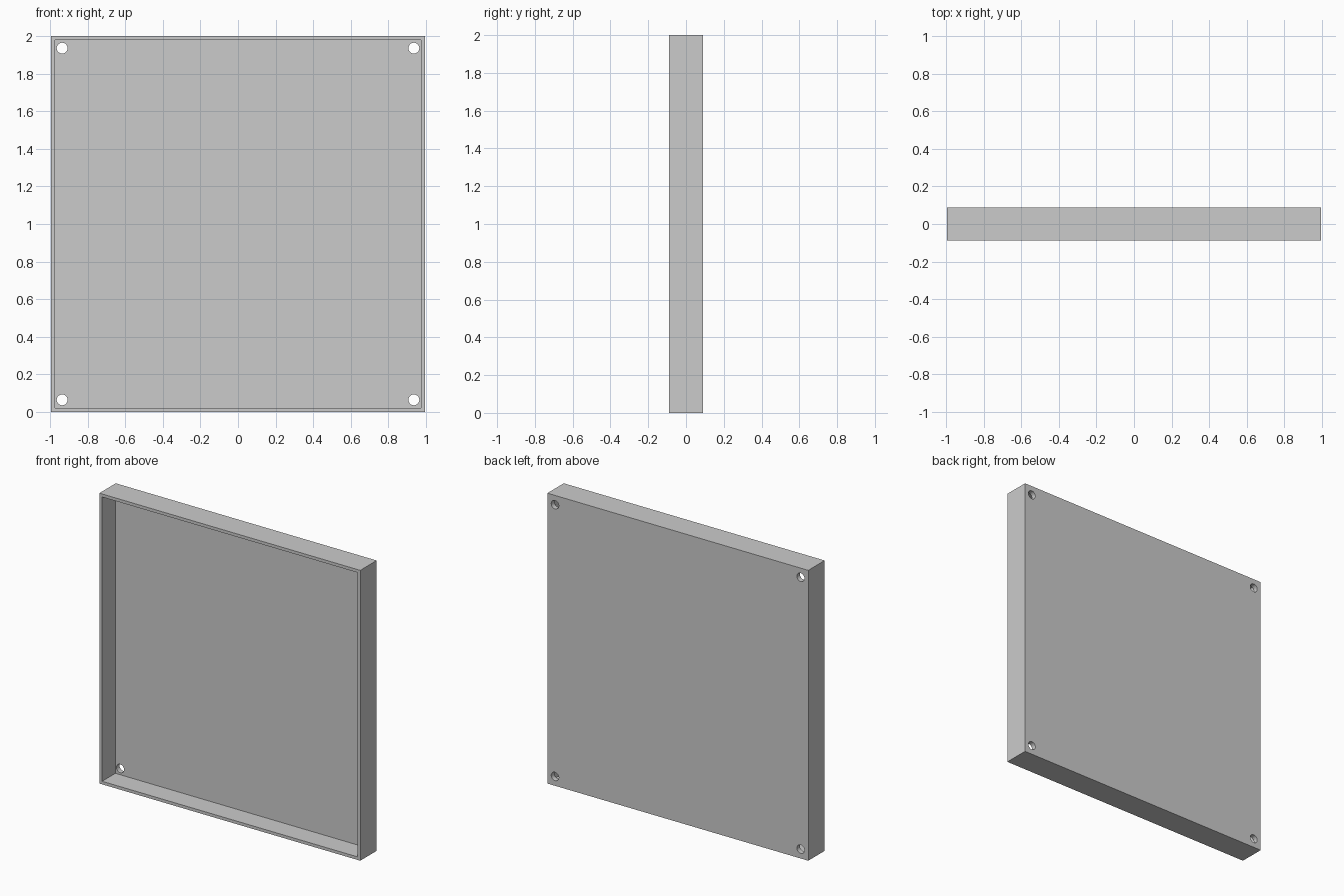
import bpy
import bmesh
from math import pi, radians
from mathutils import Matrix, Vector

cube = bpy.data.objects.get("Cube")
if cube:
    bpy.data.objects.remove(cube, do_unlink=True)

WIDTH, DEPTH, HEIGHT = 1.988, 0.178, 2.0
RIM = 0.021
BACK = 0.034
HOLE_RADIUS = 0.029
HOLE_X, HOLE_Z = 0.936, 0.936

grey = bpy.data.materials.new("light_grey")
grey.use_nodes = True
colour = (0.6, 0.6, 0.6, 1)
grey.diffuse_color = colour
grey.node_tree.nodes["Principled BSDF"].inputs["Base Color"].default_value = colour


def make_object(name, bm):
    bmesh.ops.recalc_face_normals(bm, faces=bm.faces)
    mesh = bpy.data.meshes.new(name)
    bm.to_mesh(mesh)
    bm.free()
    mesh.materials.append(grey)
    obj = bpy.data.objects.new(name, mesh)
    bpy.context.collection.objects.link(obj)
    return obj


# Shallow tray: a block whose front face is inset and pushed back
bm = bmesh.new()
size = Matrix.Diagonal((WIDTH, DEPTH, HEIGHT, 1))
bmesh.ops.create_cube(bm, size=1, matrix=Matrix.Translation((0, 0, HEIGHT / 2)) @ size)
front = min(bm.faces, key=lambda f: f.calc_center_median().y)
bmesh.ops.inset_region(bm, faces=[front], thickness=RIM, use_even_offset=True)
floor = bmesh.ops.extrude_discrete_faces(bm, faces=[front])["faces"][0]
bmesh.ops.translate(bm, verts=floor.verts, vec=Vector((0, DEPTH - BACK, 0)))
bmesh.ops.remove_doubles(bm, verts=bm.verts, dist=1e-5)
tray = make_object("tray", bm)

# Four round cutters for the corner screw holes
bm = bmesh.new()
turn = Matrix.Rotation(pi / 2, 4, "X")
for sx in (-1, 1):
    for sz in (-1, 1):
        place = Matrix.Translation((sx * HOLE_X, DEPTH / 2, HEIGHT / 2 + sz * HOLE_Z))
        bmesh.ops.create_cone(bm, cap_ends=True, segments=32, radius1=HOLE_RADIUS,
                              radius2=HOLE_RADIUS, depth=4 * BACK, matrix=place @ turn)
cutter = make_object("hole_cutter", bm)
cutter.hide_render = True

# Cut the holes, then discard the cutter
holes = tray.modifiers.new("screw_holes", "BOOLEAN")
holes.operation = "DIFFERENCE"
holes.solver = "EXACT"
holes.object = cutter
bpy.ops.object.select_all(action="DESELECT")
tray.select_set(True)
bpy.context.view_layer.objects.active = tray
bpy.ops.object.modifier_apply(modifier=holes.name)
bpy.data.objects.remove(cutter, do_unlink=True)
bpy.ops.object.shade_smooth_by_angle(angle=radians(30))
